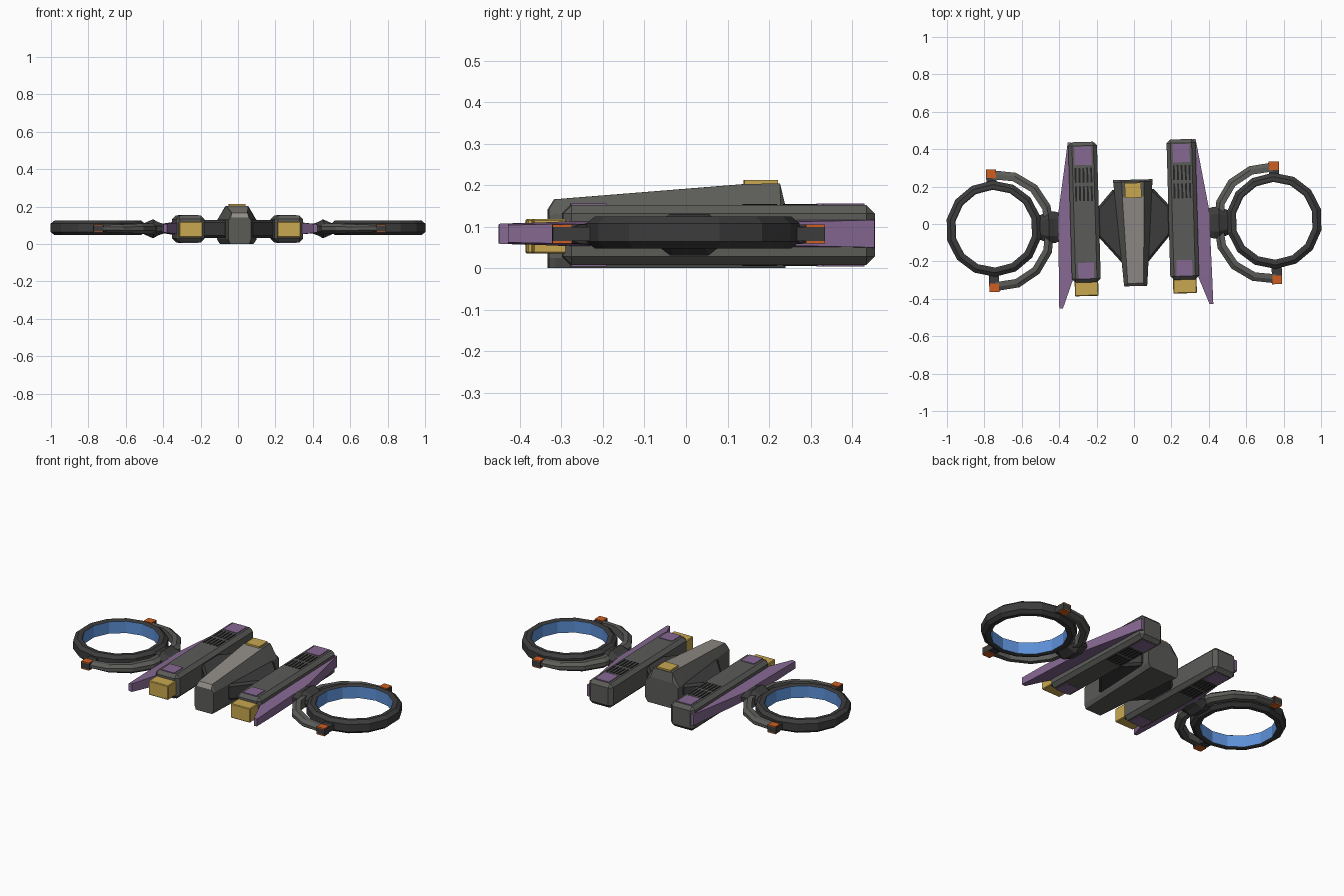
import bpy, bmesh, math
from mathutils import Matrix

if "Cube" in bpy.data.objects:
    bpy.data.objects.remove(bpy.data.objects["Cube"])

YAW = Matrix.Rotation(0.028, 4, 'Z')   # whole craft sits slightly turned
ZC = 0.08


def mat(name, r, g, b):
    m = bpy.data.materials.new(name)
    m.diffuse_color = (r, g, b, 1)
    m.use_nodes = True
    m.node_tree.nodes["Principled BSDF"].inputs["Base Color"].default_value = m.diffuse_color
    return m


GREY = mat("hull grey", 0.105, 0.105, 0.098)
DARK = mat("dark grey", 0.045, 0.045, 0.045)
LIGHT = mat("light grey", 0.28, 0.26, 0.24)
BLACK = mat("vent black", 0.018, 0.018, 0.018)
GOLD = mat("gold", 0.58, 0.39, 0.08)
PURPLE = mat("purple", 0.24, 0.14, 0.29)
ORANGE = mat("orange", 0.62, 0.11, 0.015)
BLUE = mat("blue", 0.11, 0.28, 0.68)


def finish(name, bm, mats, rule=None):
    bmesh.ops.recalc_face_normals(bm, faces=bm.faces)
    bm.normal_update()
    if rule:
        for f in bm.faces:
            f.material_index = rule(f)
    bm.transform(YAW)
    me = bpy.data.meshes.new(name)
    bm.to_mesh(me)
    bm.free()
    for m in mats:
        me.materials.append(m)
    ob = bpy.data.objects.new(name, me)
    bpy.context.collection.objects.link(ob)
    return ob


def box(name, c, size, m, bevel=0):
    bm = bmesh.new()
    bmesh.ops.create_cube(bm, size=1)
    bm.transform(Matrix.Translation(c) @ Matrix.Diagonal((*size, 1)))
    if bevel:
        bmesh.ops.bevel(bm, geom=bm.edges[:], offset=bevel, segments=1,
                        profile=0.5, affect='EDGES')
    return finish(name, bm, [m])


def loft(name, sections, mats, closed=False, rule=None):
    bm = bmesh.new()
    rows = [[bm.verts.new(p) for p in s] for s in sections]
    n = len(rows[0])
    pairs = list(zip(rows, rows[1:]))
    if closed:
        pairs.append((rows[-1], rows[0]))
    else:
        bm.faces.new(rows[0])
        bm.faces.new(rows[-1])
    for a, b in pairs:
        for i in range(n):
            j = (i + 1) % n
            bm.faces.new((a[i], a[j], b[j], b[i]))
    return finish(name, bm, mats, rule)


# Central body: lofted sections of y, half width, top half width, shoulder z, top z
def body_section(y, w, tw, sh, top):
    half = [(w * 0.85, 0.0), (w, 0.025), (w, sh), (tw, top)]
    return [(x, y, z) for x, z in half] + [(-x, y, z) for x, z in reversed(half)]


loft("central_body", [
    body_section(-0.332, 0.061, 0.048, 0.125, 0.142),
    body_section(-0.317, 0.063, 0.042, 0.130, 0.166),
    body_section(0.145, 0.098, 0.058, 0.130, 0.203),
    body_section(0.225, 0.105, 0.060, 0.128, 0.204),
    body_section(0.237, 0.106, 0.072, 0.125, 0.152)],
    [GREY, LIGHT],
    rule=lambda f: int(abs(f.normal.x) < 0.1 and f.normal.z > 0.2
                       and f.calc_center_median().y < 0.15))
box("body_top_plate", (0, 0.18, 0.208), (0.088, 0.08, 0.010), GOLD)

# Octagonal bridge linking the body to both pods
outline = [(0.195, 0.09), (0.11, 0.185), (-0.11, 0.185), (-0.195, 0.09),
           (-0.195, -0.06), (-0.075, -0.2), (0.075, -0.2), (0.195, -0.06)]
loft("pod_bridge", [[(x * k, y * k, z) for x, y in outline]
                    for k, z in ((0.94, 0.032), (1, 0.045), (1, 0.115), (0.94, 0.128))], [DARK])

# Both sides
for side, s in (("left", -1), ("right", 1)):
    px = 0.263 * s
    box(side + "_pod", (px, 0.0705, ZC), (0.154, 0.751, 0.144), GREY, 0.02)
    box(side + "_nozzle", (px, -0.325, 0.077), (0.126, 0.106, 0.084), GOLD, 0.004)

    # Plates and vent slots on the top and bottom of the pod
    for end, z in (("top", 0.1525), ("bottom", 0.0075)):
        box(f"{side}_{end}_rear_plate", (px, 0.372, z), (0.09, 0.098, 0.006), PURPLE)
        box(f"{side}_{end}_front_plate", (px, -0.243, z), (0.085, 0.086, 0.006), PURPLE)
        for i in range(5):
            for y, ln in ((0.268, 0.08), (0.17, 0.08)):
                box(f"{side}_{end}_vent", (px + (i - 2) * 0.021, y, z),
                    (0.010, ln, 0.005), BLACK)

    # Swept fin on the outer side of the pod
    fin = [  # y, inner x, outer x, inner half height, outer half height
        (0.445, 0.325, 0.342, 0.034, 0.033), (0.07, 0.325, 0.403, 0.034, 0.025),
        (-0.29, 0.335, 0.410, 0.03, 0.024), (-0.44, 0.392, 0.412, 0.024, 0.021)]
    loft(side + "_fin", [[(a * s, y, 0.083 - h), (b * s, y, 0.083 - k),
                          (b * s, y, 0.083 + k), (a * s, y, 0.083 + h)]
                         for y, a, b, h, k in fin], [PURPLE])

    # Faceted hub between fin and ring
    hub = [(0.395, 0.075, 0.024), (0.425, 0.085, 0.034),
           (0.455, 0.085, 0.05), (0.505, 0.065, 0.028)]
    loft(side + "_hub", [[(x * s, y * hy - 0.005, 0.081 + z * hz)
                          for y, z in ((1, -.4), (.55, -1), (-.55, -1), (-1, -.4),
                                       (-1, .4), (-.55, 1), (.55, 1), (1, .4))]
                         for x, hy, hz in hub], [DARK])

    # 14-sided ring with a blue inner wall
    cx, cy = 0.75 * s, -0.004
    prof = [(0.208, 0.05), (0.208, 0.12), (0.216, 0.125), (0.236, 0.125), (0.257, 0.108),
            (0.257, 0.064), (0.236, 0.047), (0.216, 0.047)]
    angs = [math.pi / 2 + k * math.tau / 14 for k in range(14)]

    def inner(f, cx=cx, cy=cy):
        c = f.calc_center_median()
        return int(f.normal.x * (c.x - cx) + f.normal.y * (c.y - cy) < -0.18)

    loft(side + "_ring", [[(cx + r * math.cos(a), cy + r * math.sin(a), z) for r, z in prof]
                          for a in angs], [DARK, BLUE], True, inner)

    # Curved arm hugging the inboard half of the ring
    arm = []
    for k in range(9):
        a = -math.pi / 2 + k * math.pi / 8
        bulge = abs(math.sin(2 * a)) * 0.012
        h = 0.018 + 0.012 * math.cos(a)
        arm.append([(cx - s * r * math.cos(a), -0.015 + r * math.sin(a), 0.082 + z)
                    for r, z in ((0.275 + bulge, -h), (0.302 + bulge, -h), (0.323 + bulge, -h * .4),
                                 (0.323 + bulge, h * .4), (0.302 + bulge, h), (0.275 + bulge, h))])
    loft(side + "_arm", arm, [GREY])

    # Clamps at the arm ends with orange lights above and below
    for end, d in (("front", -1), ("rear", 1)):
        bx = 0.756 * s
        box(f"{side}_{end}_clamp", (bx, -0.015 + 0.281 * d, 0.0825), (0.054, 0.094, 0.034), DARK)
        for z in (0.102, 0.063):
            box(f"{side}_{end}_light", (bx, -0.015 + 0.305 * d, z), (0.05, 0.046, 0.006), ORANGE)
